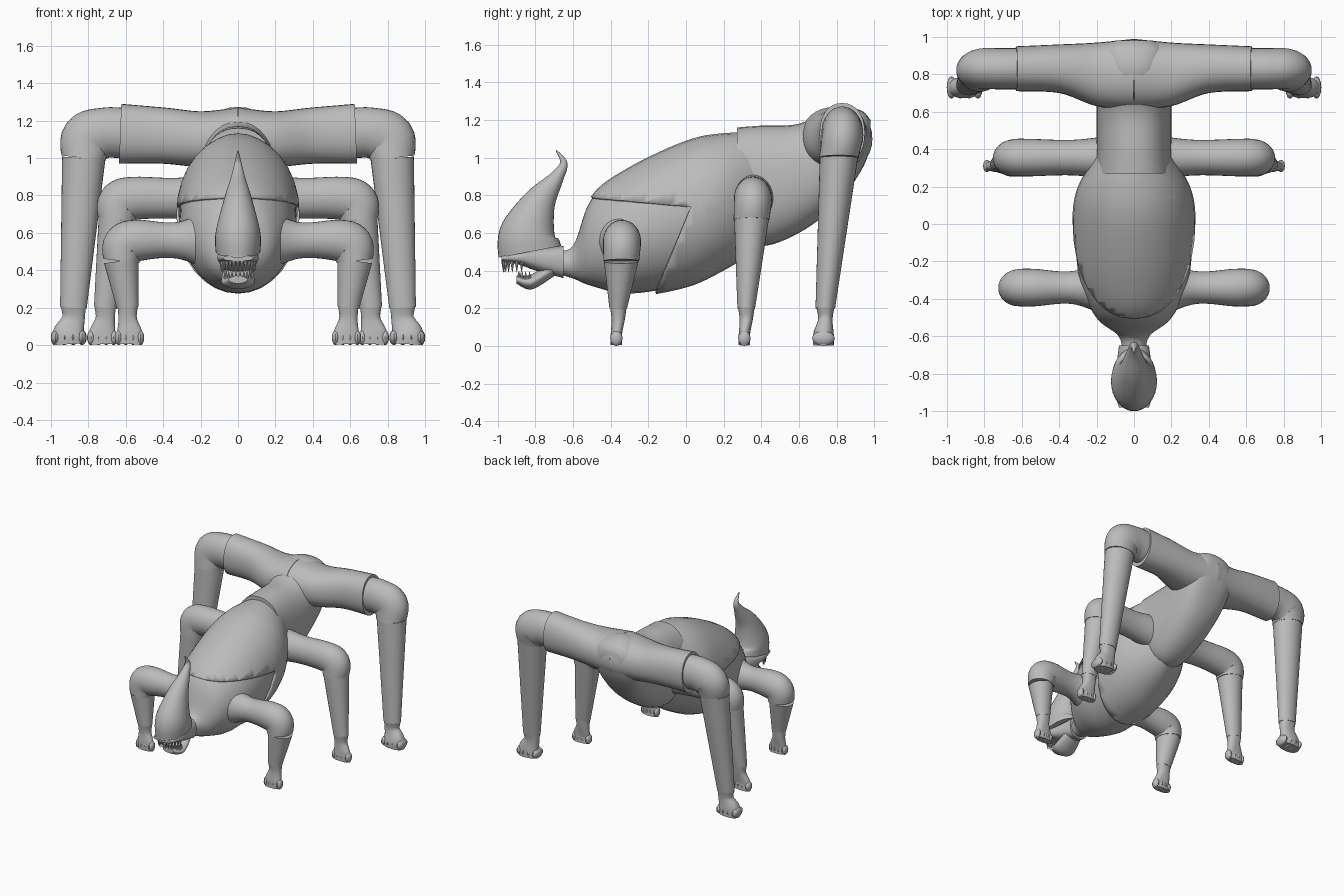
import bpy, bmesh, math
from mathutils import Vector

if "Cube" in bpy.data.objects:
    bpy.data.objects.remove(bpy.data.objects["Cube"])

GREY = (0.5, 0.5, 0.5, 1)
skin = bpy.data.materials.new("clay_grey")
skin.use_nodes = True
skin.diffuse_color = GREY
skin.node_tree.nodes["Principled BSDF"].inputs["Base Color"].default_value = GREY
SIDEWAYS, LENGTHWAYS = Vector((1, 0, 0)), Vector((0, 1, 0))


def finish(name, bm, mirror=False):
    """Turn a bmesh into a smooth shaded object, optionally mirrored left to right."""
    bmesh.ops.recalc_face_normals(bm, faces=bm.faces)
    mesh = bpy.data.meshes.new(name)
    bm.to_mesh(mesh)
    bm.free()
    mesh.polygons.foreach_set("use_smooth", [True] * len(mesh.polygons))
    mesh.set_sharp_from_angle(angle=math.radians(40))
    mesh.materials.append(skin)
    part = bpy.data.objects.new(name, mesh)
    bpy.context.collection.objects.link(part)
    if mirror:
        part.modifiers.new("mirror", "MIRROR").use_mirror_merge = False
    return part


def blend(before, start, end, after, t):
    """Catmull-Rom curve through start and end."""
    bend = 2 * before - 5 * start + 4 * end - after
    twist = 3 * (start - end) + after - before
    return start + (t * (end - before) + t * t * bend + t * t * t * twist) / 2


def smooth_path(rows, steps=6):
    path = []
    for i in range(len(rows) - 1):
        after = rows[min(i + 2, len(rows) - 1)]
        for s in range(steps):
            path.append([blend(*values, s / steps) for values
                         in zip(rows[max(i - 1, 0)], rows[i], rows[i + 1], after)])
    return path + [list(rows[-1])]


def loft(rows, side, power=2, sides=32, shrink=0, upright=False):
    """Skin rounded rings along stations: x, y, z, half width along side, other half width."""
    path = smooth_path(rows)
    bm = bmesh.new()
    rings = []
    for i, (x, y, z, width, height) in enumerate(path):
        ahead, behind = path[min(i + 1, len(path) - 1)], path[max(i - 1, 0)]
        tangent = LENGTHWAYS if upright else Vector(ahead[:3]) - Vector(behind[:3])
        across = tangent.cross(side).normalized()
        ring = []
        for k in range(sides):
            angle = math.tau * k / sides
            c, s = math.cos(angle), math.sin(angle)
            u = math.copysign(abs(c) ** (2 / power), c) * (width - shrink)
            v = math.copysign(abs(s) ** (2 / power), s) * (height - shrink)
            ring.append(bm.verts.new(Vector((x, y, z)) + side * u + across * v))
        rings.append(ring)
    for ring, following in zip(rings, rings[1:]):
        for k in range(sides):
            bm.faces.new((ring[k], ring[k - 1], following[k - 1], following[k]))
    bm.faces.new(rings[0])
    bm.faces.new(rings[-1])
    return bm


def spine(*rows):
    """Centre line stations from y, bottom, top and half width."""
    return [(0, y, (low + high) / 2, width, (high - low) / 2) for y, low, high, width in rows]


# Trunk: inner chest with an overlapping back shell
trunk = spine((-0.7, 0.37, 0.53, 0.08), (-0.6, 0.34, 0.55, 0.1), (-0.5, 0.3, 0.8, 0.22),
              (-0.3, 0.26, 0.95, 0.31), (0, 0.31, 1.09, 0.33), (0.2, 0.4, 1.13, 0.3),
              (0.4, 0.52, 1.13, 0.18))
finish("chest", loft(trunk[:-1], SIDEWAYS, shrink=0.018, upright=True))

shell = loft(trunk, SIDEWAYS, upright=True)
rim_cuts = [(Vector((0, 0, 0.74)), Vector((0, 0.1, 1))), (Vector((0, -0.03, 0.6)), Vector((0, 1, -0.4)))]
for point, normal in rim_cuts:
    bmesh.ops.bisect_plane(shell, geom=shell.verts[:] + shell.edges[:] + shell.faces[:],
                           plane_co=point, plane_no=normal)
opening = [face for face in shell.faces
           if all((face.calc_center_median() - point).dot(normal) < 0 for point, normal in rim_cuts)]
bmesh.ops.delete(shell, geom=opening, context="FACES")
lip = finish("back_shell", shell).modifiers.new("thickness", "SOLIDIFY")
lip.thickness, lip.offset = 0.014, -1

# Hips and the crossbar that carries the hind legs
hips = spine((0.27, 0.6, 1.16, 0.2), (0.4, 0.53, 1.17, 0.2), (0.6, 0.6, 1.18, 0.2),
             (0.8, 0.75, 1.27, 0.2), (0.93, 0.93, 1.25, 0.18), (0.98, 1.05, 1.2, 0.1))
finish("hips", loft(hips, SIDEWAYS, power=2.3, upright=True))
crossbar = [(0, 0.8, 1.1, 0.19, 0.17), (0.2, 0.8, 1.1, 0.17, 0.15),
            (0.4, 0.83, 1.12, 0.13, 0.15), (0.63, 0.83, 1.13, 0.12, 0.16)]
finish("hip_crossbar", loft(crossbar, LENGTHWAYS, power=2.2), mirror=True)


def leg(pair, root, bend, y, z, thick, depth, flare, waist, wrist, foot, sole):
    """Arched leg: level upper part, rounded knee, tapering shin and a toed foot."""
    wrist_x, wrist_y = wrist
    knee = (bend + 0.85 * thick, y + (wrist_y - y) / 5, z - thick, 0.95 * depth, 0.88 * thick)
    upper = [(root, y, z, depth * flare, thick * flare),
             ((root + bend) / 2, y, z, depth * waist, thick * waist),
             (bend, y, z, depth, thick),
             (bend + 0.7 * thick, y, z - thick / 4, depth, thick * 1.05), knee]
    finish(pair + "_upper_leg", loft(upper, LENGTHWAYS), mirror=True)

    ankle = (wrist_x, wrist_y, 0.2, depth / 2, thick * 0.55)
    calf = [(a + b) / 2 for a, b in zip(knee, ankle)]
    shin = loft([knee, calf, ankle], LENGTHWAYS, shrink=0.003)
    finish(pair + "_lower_leg", shin, mirror=True)

    # Foot spreads from a narrow ankle into four rounded toes
    foot_x, foot_y = foot
    spread = thick * 0.7
    pad = loft([(wrist_x, wrist_y, 0.21, depth * 0.45, thick / 2),
                (wrist_x, wrist_y, 0.14, depth * 0.35, thick * 0.45),
                (foot_x, foot_y, 0.06, sole, spread * 0.9),
                (foot_x, foot_y, 0.005, sole, spread * 0.9)], LENGTHWAYS, power=2.4)
    for k in range(4):
        toe = bmesh.ops.create_uvsphere(pad, u_segments=12, v_segments=8, radius=1)["verts"]
        bmesh.ops.scale(pad, vec=(spread * 0.27, sole * 1.1, 0.04), verts=toe)
        bmesh.ops.translate(pad, vec=(foot_x + (k - 1.5) * spread / 2, foot_y, 0.04), verts=toe)
    finish(pair + "_foot", pad, mirror=True)


leg("hind", root=0.55, bend=0.71, y=0.83, z=1.135, thick=0.135, depth=0.11, flare=1, waist=1,
    wrist=(0.88, 0.74), foot=(0.905, 0.73), sole=0.055)
leg("middle", root=0.1, bend=0.55, y=0.355, z=0.785, thick=0.115, depth=0.1, flare=1.2, waist=0.95,
    wrist=(0.71, 0.32), foot=(0.725, 0.31), sole=0.03)
leg("front", root=0.1, bend=0.53, y=-0.34, z=0.56, thick=0.11, depth=0.1, flare=1.8, waist=0.9,
    wrist=(0.59, -0.36), foot=(0.58, -0.37), sole=0.03)

# Head: muzzle, hanging jaw and horned crest
muzzle = spine((-0.98, 0.45, 0.48, 0.08), (-0.88, 0.43, 0.51, 0.11),
               (-0.8, 0.4, 0.52, 0.1), (-0.65, 0.36, 0.53, 0.08))
finish("muzzle", loft(muzzle, SIDEWAYS, power=2.5, upright=True))
jaw = spine((-0.7, 0.37, 0.46, 0.07), (-0.82, 0.3, 0.38, 0.09), (-0.9, 0.33, 0.37, 0.05))
finish("jaw", loft(jaw, SIDEWAYS, upright=True))
crest = [(0, -0.83, 0.5, 0.12, 0.17), (0, -0.84, 0.6, 0.12, 0.15), (0, -0.78, 0.76, 0.08, 0.09),
         (0, -0.69, 0.89, 0.04, 0.04), (0, -0.65, 0.97, 0.02, 0.02), (0, -0.69, 1.04, 0.003, 0.003)]
finish("horned_crest", loft(crest, SIDEWAYS))


def tooth_row(name, y, z, width, reach, count, length):
    """Pointed teeth on a half ellipse; a negative length hangs down."""
    teeth = bmesh.new()
    for k in range(count):
        angle = math.pi * (k + 0.5) / count
        tooth = bmesh.ops.create_cone(teeth, cap_ends=True, segments=8, radius1=0.011,
                                      radius2=0.001, depth=1)["verts"]
        bmesh.ops.scale(teeth, vec=(1, 1, length), verts=tooth)
        spot = (width * math.cos(angle), y - reach * math.sin(angle), z + length / 2)
        bmesh.ops.translate(teeth, vec=spot, verts=tooth)
    finish(name, teeth)


tooth_row("upper_teeth", y=-0.86, z=0.45, width=0.09, reach=0.11, count=13, length=-0.06)
tooth_row("lower_teeth", y=-0.82, z=0.35, width=0.07, reach=0.07, count=10, length=0.045)
